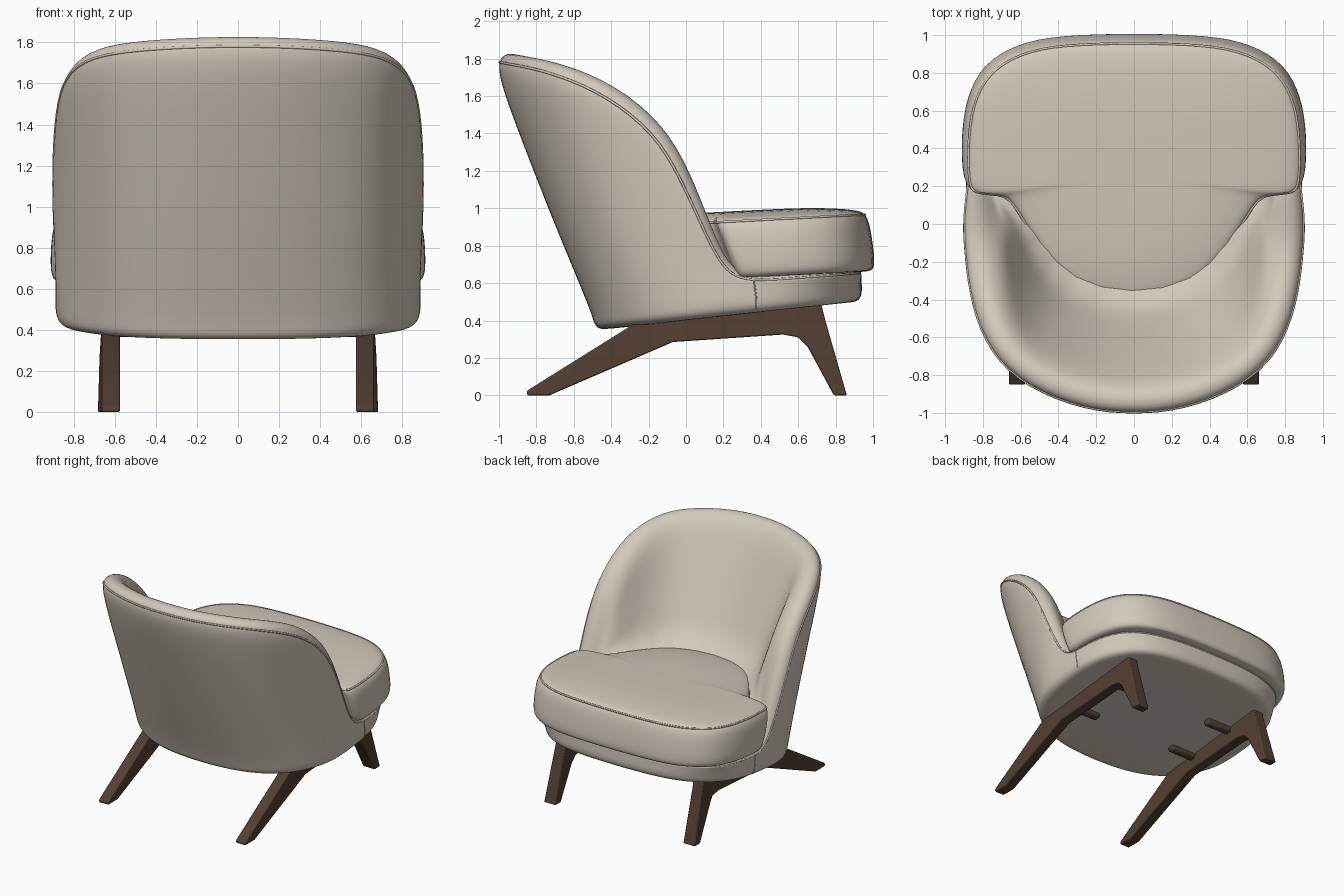
import bpy, bmesh, math
from mathutils import Vector

cube = bpy.data.objects.get("Cube")
if cube:
    bpy.data.objects.remove(cube, do_unlink=True)


def material(name, colour):
    mat = bpy.data.materials.new(name)
    mat.use_nodes = True
    mat.diffuse_color = colour
    mat.node_tree.nodes["Principled BSDF"].inputs["Base Color"].default_value = colour
    return mat


fabric = material("warm grey upholstery", (0.645, 0.59, 0.5, 1))
wood = material("dark walnut", (0.086, 0.05, 0.033, 1))


def finish(bm, name, mat):
    """Turn a bmesh into a linked object with outward normals."""
    bmesh.ops.recalc_face_normals(bm, faces=bm.faces[:])
    mesh = bpy.data.meshes.new(name)
    bm.to_mesh(mesh)
    bm.free()
    mesh.materials.append(mat)
    obj = bpy.data.objects.new(name, mesh)
    bpy.context.scene.collection.objects.link(obj)
    return obj


def smooth(obj, angle):
    bpy.ops.object.select_all(action="DESELECT")
    obj.select_set(True)
    bpy.context.view_layer.objects.active = obj
    bpy.ops.object.shade_smooth_by_angle(angle=math.radians(angle))


def flipped(p):
    return Vector((-p.x, p.y, p.z))


def mirrored(half):
    """Complete a half loop that starts and ends on the centre line."""
    return half + [flipped(p) for p in half[-2:0:-1]]


def loft(name, rings):
    """Skin closed rings, cap both ends and subdivide softly."""
    bm = bmesh.new()
    loops = [[bm.verts.new(p) for p in ring] for ring in rings]
    count = len(loops[0])
    for low, high in zip(loops, loops[1:]):
        for i in range(count):
            j = (i + 1) % count
            bm.faces.new((low[i], low[j], high[j], high[i]))
    for cap in (loops[0], loops[-1]):
        bm.faces.new(cap)
    obj = finish(bm, name, fabric)
    smooth(obj, 60)
    obj.modifiers.new("soft", "SUBSURF").levels = 2
    obj.modifiers["soft"].render_levels = 2


def piping(name, rows, radius, closed):
    """Thin welt following the middle of three neighbouring rows of a skin."""
    curve = bpy.data.curves.new(name, "CURVE")
    curve.dimensions = "3D"
    curve.bevel_depth = radius
    curve.bevel_resolution = 1
    curve.resolution_u = 4
    spline = curve.splines.new("NURBS")
    points = [(a + 4 * b + c) / 6 for a, b, c in zip(*rows)]
    spline.points.add(len(points) - 1)
    for target, p in zip(spline.points, points):
        target.co = (*p, 1)
    spline.order_u = 4
    spline.use_cyclic_u = closed
    spline.use_endpoint_u = not closed
    curve.materials.append(fabric)
    bpy.context.scene.collection.objects.link(bpy.data.objects.new(name, curve))


# Shell stations from back to front: rim x, y, z, base angle, inner foot x, y
STATIONS = [
    (0, -1.01, 1.795, 0, 0, -.39), (.26, -.99, 1.79, 13, .18, -.37),
    (.57, -.87, 1.77, 27, .34, -.305), (.765, -.69, 1.725, 40, .44, -.215),
    (.865, -.43, 1.615, 55, .53, -.085), (.895, -.17, 1.41, 68, .59, .02),
    (.905, -.035, 1.17, 75, .64, .08), (.9, .075, .92, 80, .7, .13),
    (.89, .155, .75, 84, .72, .18), (.885, .23, .64, 89, .72, .27),
    (.885, .35, .605, 95, .74, .35), (.875, .55, .62, 110, .73, .5),
    (.795, .765, .635, 132, .65, .66), (.605, .885, .645, 151, .5, .74),
    (.32, .932, .65, 167, .26, .78), (0, .94, .65, 180, 0, .78)]


def base_point(degrees):
    """Rounded footprint, squarer at the front, on a tilted plane."""
    s, c = math.sin(math.radians(degrees)), math.cos(math.radians(degrees))
    power = 0.8 if c > 0 else 0.64
    y = 0.22 - math.copysign(0.725 * abs(c) ** power, c)
    return Vector((0.89 * max(s, 0) ** power, y, 0.355 + 0.1 * (y + 0.48)))


def shell_section(i):
    x, y, z, angle, fx, fy = STATIONS[i]
    rim, base = Vector((x, y, z)), base_point(angle)
    last = len(STATIONS) - 1
    after = Vector(STATIONS[min(i + 1, last)][:3])
    before = Vector(STATIONS[max(i - 1, 0)][:3])
    along = Vector((1, 0, 0)) if i in (0, last) else (after - before).normalized()
    inward = Vector((fx - x, fy - y, 0))
    reach = min(0.19, inward.length * 0.8)
    inward = (inward - along * inward.dot(along)).normalized()
    up = inward.cross(along).normalized()
    if up.z < 0:
        up = -up
    centre = Vector((0, 0.22, base.z))
    tall = min(1, max(0, z - 0.65))
    low = base + Vector((0, 0, min(0.08, 0.4 * (z - base.z))))
    foot = Vector((fx, fy, min(0.85, z + 0.01)))
    inner = rim + inward * reach - up * 0.05 * min(1, tall * 3)
    belly = Vector((0, -0.035 * tall, 0))
    return [base.lerp(centre, 0.12), base.lerp(centre, 0.05), base.lerp(centre, 0.01) + (low - base) * 0.35,
            low, low.lerp(rim, 0.33) + belly * 0.7, low.lerp(rim, 0.7) + belly,
            low.lerp(rim, 0.92) + belly, rim,
            rim + inward * 0.04 + up * 0.035, rim + inward * reach * 0.6 + up * 0.035,
            inner, inner.lerp(foot, 0.3), inner.lerp(foot, 0.7), foot]


# Wraparound back and plinth in one skin
sections = [shell_section(i) for i in range(len(STATIONS))]
shell = [mirrored(list(ring)) for ring in zip(*sections)]
loft("backrest_and_base", shell)
piping("backrest_piping", shell[6:9], 0.007, True)

# Upright seams where the back meets the plinth
seam = [section[2:8] for section in sections[9:12]]
piping("left_base_seam", seam, 0.004, False)
piping("right_base_seam", [[flipped(p) for p in row] for row in seam], 0.004, False)

# Seat cushion with a narrow tail between the arms
OUTLINE = [(0, -.425), (.3, -.355), (.47, -.2), (.6, .01), (.67, .125), (.73, .17), (.885, .17), (.912, .225),
           (.915, .45), (.89, .65), (.805, .825), (.625, .935), (.4, .98), (0, .99)]
LAYERS = [(.9, 0), (.975, .01), (1, .12), (1, .45), (.99, .78), (.965, .93), (.91, 1), (.6, 1.07), (.25, 1.08)]


def cushion_point(x, y, scale, t):
    lean = 0.13 if y < 0.3 else 0.035
    yy = 0.3 + (y - 0.3) * scale + lean * (0.8 - t)
    return Vector((x * scale, yy, 0.62 + 0.335 * t + 0.052 * (yy - 0.2)))


cushion = [mirrored([cushion_point(x, y, s, t) for x, y in OUTLINE]) for s, t in LAYERS]
loft("seat_cushion", cushion)
piping("cushion_piping", cushion[4:7], 0.007, True)

# Side frames: legs joined by a rail, front leg flared outward
PROFILE = [(-.85, 0), (-.85, .025), (-.25, .4), (.72, .5), (.745, .4), (.86, 0), (.79, 0),
           (.65, .26), (.6, .31), (.52, .325), (-.07, .285), (-.73, 0)]


def soften(obj, width):
    bevel = obj.modifiers.new("eased edges", "BEVEL")
    bevel.width = width
    bevel.segments = 2
    smooth(obj, 35)


for side, label in ((1, "left"), (-1, "right")):
    bm = bmesh.new()
    sides = [[bm.verts.new((side * (x + (flare * (0.5 - z) if y > 0.6 else 0)), y, z)) for y, z in PROFILE]
             for x, flare in ((.575, 0), (.662, .04))]
    for loop in sides:
        bm.faces.new(loop)
    for i in range(len(PROFILE)):
        j = (i + 1) % len(PROFILE)
        bm.faces.new((sides[0][i], sides[0][j], sides[1][j], sides[1][i]))
    soften(finish(bm, label + "_leg_frame", wood), 0.008)

    # Short mounting pegs under the seat
    for name, y in (("rear", 0), ("front", .42)):
        bm = bmesh.new()
        bmesh.ops.create_cube(bm, size=1)
        for v in bm.verts:
            v.co = Vector((v.co.x * 0.24 + side * 0.48, v.co.y * 0.06 + y, v.co.z * 0.06 + 0.395 + y * 0.1))
        soften(finish(bm, label + "_" + name + "_peg", wood), 0.015)
